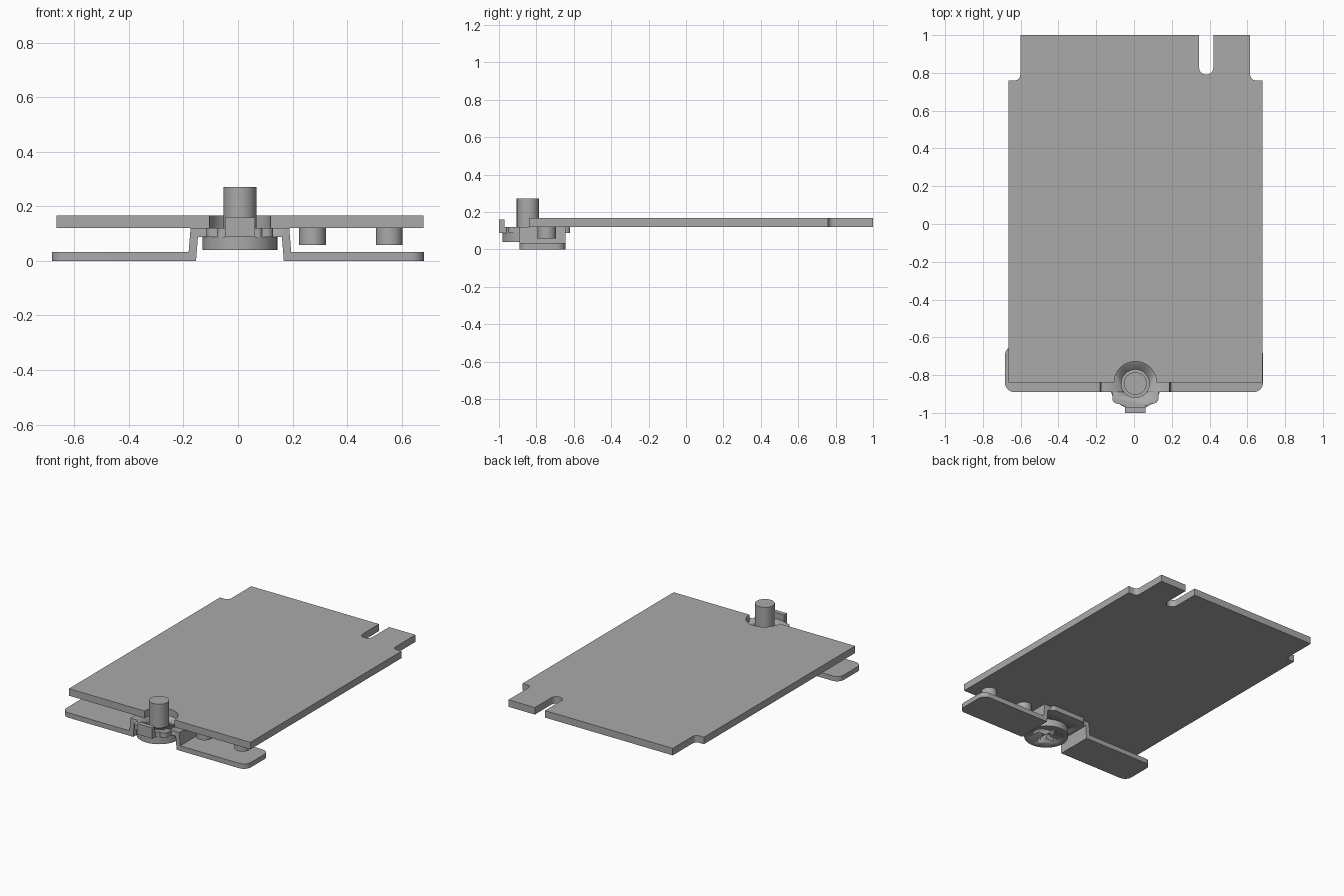
import bpy, bmesh, math

if "Cube" in bpy.data.objects:
    bpy.data.objects.remove(bpy.data.objects["Cube"], do_unlink=True)

grey = bpy.data.materials.new("plain grey")
grey.use_nodes = True
COLOUR = (0.4, 0.4, 0.4, 1)
grey.diffuse_color = COLOUR
grey.node_tree.nodes["Principled BSDF"].inputs["Base Color"].default_value = COLOUR

CX, CY = 0.007, -0.845      # screw axis


def arc(x, y, r, start, end, n=8):
    """Points along an arc, angles in degrees."""
    angles = [math.radians(start + (end - start) * i / n) for i in range(n + 1)]
    return [(x + r * math.cos(a), y + r * math.sin(a)) for a in angles]


def extrude(name, outline, low, high, axis="z", round_ends=0):
    """Extrude a closed outline along z or y."""
    bm = bmesh.new()
    if axis == "z":
        corners = [bm.verts.new((a, b, low)) for a, b in outline]
        move = (0, 0, high - low)
    else:
        corners = [bm.verts.new((a, low, b)) for a, b in outline]
        move = (0, high - low, 0)
    face = bm.faces.new(corners)
    made = bmesh.ops.extrude_face_region(bm, geom=[face], use_keep_orig=True)
    moved = [g for g in made["geom"] if isinstance(g, bmesh.types.BMVert)]
    bmesh.ops.translate(bm, verts=moved, vec=move)
    if round_ends:
        # round the vertical edges at the far left and right
        reach = max(abs(v.co.x) for v in bm.verts) - 0.02
        ends = [e for e in bm.edges
                if all(abs(v.co.x) > reach for v in e.verts)
                and abs(e.verts[0].co.z - e.verts[1].co.z) > 0.01]
        bmesh.ops.bevel(bm, geom=ends, offset=round_ends, segments=8,
                        profile=0.5, affect="EDGES")
    bmesh.ops.recalc_face_normals(bm, faces=bm.faces)
    mesh = bpy.data.meshes.new(name)
    bm.to_mesh(mesh)
    bm.free()
    mesh.materials.append(grey)
    obj = bpy.data.objects.new(name, mesh)
    bpy.context.collection.objects.link(obj)
    bpy.context.view_layer.objects.active = obj
    bpy.ops.object.select_all(action="DESELECT")
    obj.select_set(True)
    bpy.ops.object.shade_smooth_by_angle(angle=math.radians(30))
    return obj


def cylinder(name, x, y, r, low, high, n=48):
    return extrude(name, arc(x, y, r, 0, 360, n)[:-1], low, high)


def cut(obj, cutter):
    mod = obj.modifiers.new("cut", "BOOLEAN")
    mod.operation = "DIFFERENCE"
    mod.solver = "EXACT"
    mod.object = cutter
    cutter.hide_render = True
    cutter.hide_set(True)


# Circuit board with screw notch, end slot and stepped corners
board = [(-0.665, -0.84)]
board += arc(CX, -0.84, 0.112, 180, 0, 24)
board += [(0.68, -0.84), (0.68, 0.76)]
board += arc(0.645, 0.79, 0.03, 270, 180)
board += [(0.615, 1), (0.42, 1)]
board += arc(0.3825, 0.828, 0.0375, 0, -180, 16)
board += [(0.345, 1), (-0.602, 1)]
board += arc(-0.632, 0.79, 0.03, 0, -90)
board += [(-0.665, 0.76)]
extrude("circuit_board", board, 0.12, 0.167)

# Bent bracket strip, mirrored about the screw axis
half = [(0.683, 0), (0.683, 0.033), (0.188, 0.033), (0.181, 0.12)]
under = [(0.154, 0.088), (0.161, 0)]
right = half + [(-x, z) for x, z in reversed(half)]
profile = right + [(-x, z) for x, z in reversed(under)] + under
strip = extrude("bracket_strip", [(x if abs(x) > 0.5 else x + CX, z) for x, z in profile],
                -0.89, -0.645, "y", 0.05)

# Front lobe with rounded corners and a narrow neck
side = [(0.122, -0.89)] + arc(0.097, -0.925, 0.025, 0, -90)
side += [(0.08, -0.95)] + arc(0.065, -0.943, 0.018, -20, -90, 4)
side += [(0.055, -0.961), (0.055, -0.98)]
lobe = extrude("bracket_front_lobe",
               [(CX + x, y) for x, y in side] +
               [(CX - x, y) for x, y in reversed(side)], 0.088, 0.12)

# Rear lip under the board
lip = [(0.13, -0.645)] + arc(0.11, -0.64, 0.02, 0, 90, 6)
extrude("bracket_rear_lip",
        [(CX + x, y) for x, y in lip] +
        [(CX - x, y) for x, y in reversed(lip)], 0.088, 0.12)

# Upturned front tab
tab = [(-1, 0.095), (-0.993, 0.088), (-0.97, 0.088), (-0.97, 0.16), (-1, 0.16)]
bent = extrude("bracket_front_tab", [(CX - 0.055, -1), (CX + 0.055, -1),
               (CX + 0.055, -0.97), (CX - 0.055, -0.97)], 0.088, 0.16)

# Clearance hole through strip and lobe
hole = cylinder("hole_cutter", CX, CY, 0.074, 0.07, 0.14)
cut(strip, hole)
cut(lobe, hole)

# Screw with cross recess in the underside of its head
head = cylinder("screw_head", CX, CY, 0.137, 0.04, 0.088, 64)
cylinder("screw_shaft", CX, CY, 0.06, 0.088, 0.272)
a, b = 0.075, 0.017
arm = [(a, -b), (a, b), (b, b)]
cross = []
for turn in range(4):
    for x, y in arm:
        for _ in range(turn):
            x, y = -y, x
        cross.append((CX + x, CY + y))
cut(head, extrude("recess_cutter", cross, 0.02, 0.075))

# Posts under the board
for i, x in enumerate((0.273, 0.555)):
    cylinder(f"board_post_{i + 1}", x, -0.745, 0.049, 0.058, 0.12, 32)
